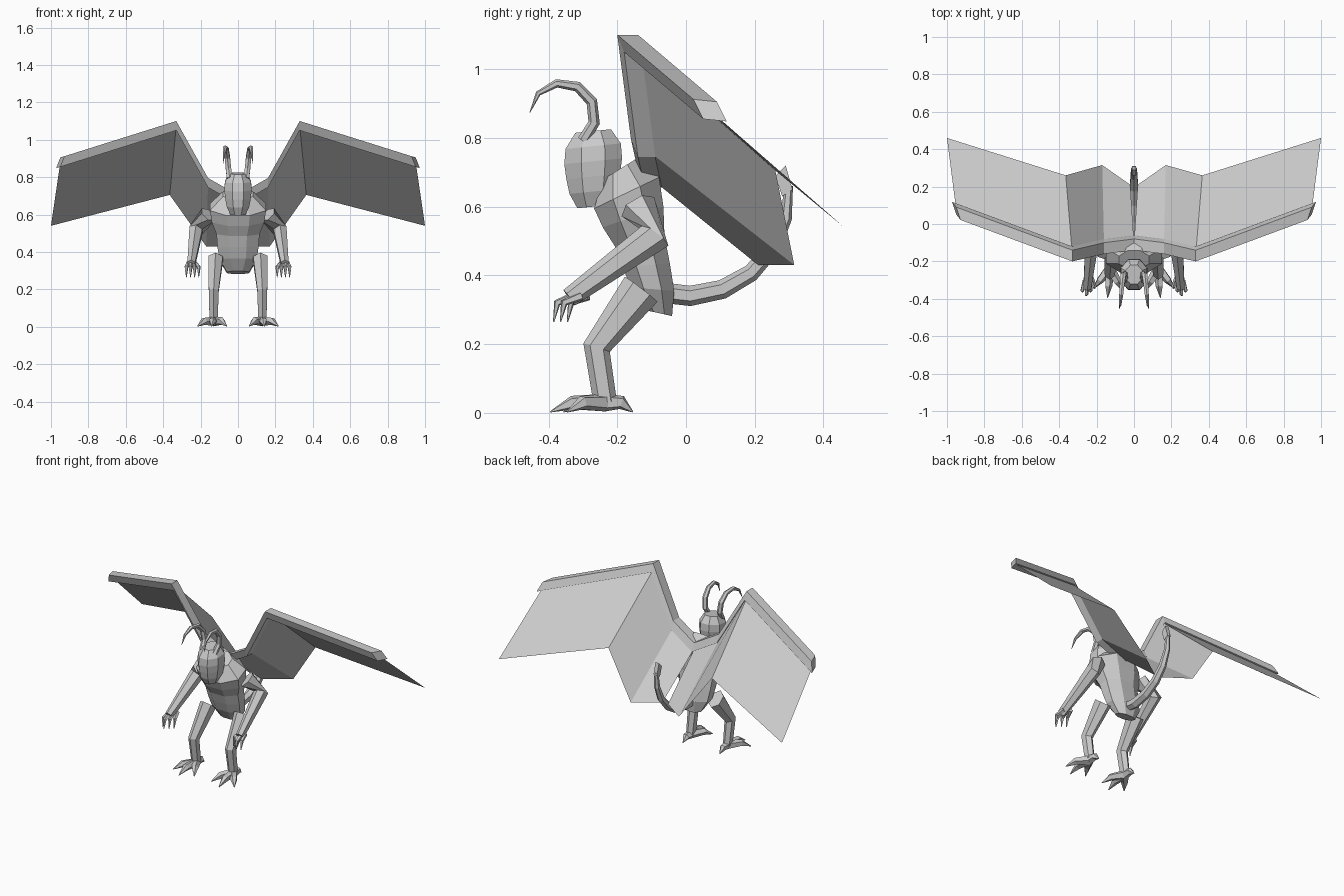
import bpy, bmesh, math
from mathutils import Vector

cube = bpy.data.objects.get("Cube")
if cube:
    bpy.data.objects.remove(cube)

stone = bpy.data.materials.new("stone_grey")
stone.use_nodes = True
grey = (0.6, 0.6, 0.6, 1)
stone.diffuse_color = grey
stone.node_tree.nodes["Principled BSDF"].inputs["Base Color"].default_value = grey


def finish(name, bm, mirror):
    """Turn a bmesh into a flat shaded object, optionally mirrored in x."""
    mesh = bpy.data.meshes.new(name)
    bm.to_mesh(mesh)
    bm.free()
    mesh.materials.append(stone)
    obj = bpy.data.objects.new(name, mesh)
    bpy.context.collection.objects.link(obj)
    if mirror:
        obj.modifiers.new("mirror", "MIRROR").use_mirror_merge = False


def skin(bm, rows, closed):
    """Bridge neighbouring rows of points with quads."""
    rows = [[bm.verts.new(point) for point in row] for row in rows]
    for above, below in zip(rows, rows[1:]):
        for i in range(0 if closed else 1, len(above)):
            bm.faces.new((above[i - 1], above[i], below[i], below[i - 1]))
    return rows


def loft(name, rings, mirror=False):
    """Skin a list of equal-sized rings and cap both ends."""
    bm = bmesh.new()
    rows = skin(bm, rings, closed=True)
    bm.faces.new(rows[0])
    bm.faces.new(rows[-1])
    bmesh.ops.recalc_face_normals(bm, faces=bm.faces)
    finish(name, bm, mirror)


def tube(name, path, start, end, ease=2, sides=6, wide=1, mirror=True):
    """Limb along a path, its radius easing from start to end; wide scales x."""
    path = [Vector(point) for point in path]
    last = len(path) - 1
    rings = []
    for i, point in enumerate(path):
        along = (path[min(i + 1, last)] - path[max(i - 1, 0)]).normalized()
        side = (Vector((1, 0, 0)) - along * along.x).normalized()
        up = along.cross(side)
        radius = start + (end - start) * (i / last) ** ease
        ring = []
        for k in range(sides):
            angle = math.tau * (k + 0.5) / sides
            corner = point + radius * (side * math.cos(angle) * wide + up * math.sin(angle))
            corner.z = max(corner.z, 0)
            ring.append(corner)
        rings.append(ring)
    loft(name, rings, mirror)


def trunk(name, top, bottom, widths, depth, centre_y, tilt):
    """Eight-sided body with evenly spaced sections of the given half widths."""
    rings = []
    for i, width in enumerate(widths):
        z = top + (bottom - top) * i / (len(widths) - 1)
        reach = width / math.cos(math.pi / 8)
        ring = []
        for k in range(8):
            angle = math.tau * (k + 0.5) / 8
            y = reach * depth * math.sin(angle)
            ring.append((reach * math.cos(angle), centre_y(z) + y, z + y * tilt(z)))
        rings.append(ring)
    loft(name, rings)


def arc(centre_y, centre_z, radius, first, final, steps, x_first=0, x_final=0):
    """Points on an arc in the side plane, angles in degrees, drifting in x."""
    points = []
    for i in range(steps + 1):
        t = i / steps
        angle = math.radians(first + (final - first) * t)
        points.append((x_first + (x_final - x_first) * t,
                       centre_y + radius * math.cos(angle),
                       centre_z + radius * math.sin(angle)))
    return points


# Torso leans forward towards the shoulders; head hangs in front of it
trunk("torso", 0.71, 0.29, (0.08, 0.15, 0.14, 0.115, 0.11, 0.1, 0.06), depth=0.63,
      centre_y=lambda z: -0.27 * z, tilt=lambda z: 2 * (z - 0.4))
trunk("head", 0.82, 0.6, (0.045, 0.07, 0.073, 0.068, 0.06, 0.04), depth=1.15,
      centre_y=lambda z: -0.27, tilt=lambda z: 0.1)

# Curled horns
tube("horn", arc(-0.36, 0.865, 0.095, -50, 175, steps=6, x_first=0.045, x_final=0.08),
     start=0.017, end=0.001, ease=3)

# Arms
shoulder, elbow, wrist = (0.16, -0.14, 0.6), (0.225, -0.09, 0.515), (0.25, -0.34, 0.335)
tube("arm", (shoulder, elbow, wrist), start=0.055, end=0.028, wide=0.85)

# Hooked fingers, the innermost acting as a thumb
for i, name in enumerate(("thumb", "first_finger", "middle_finger", "last_finger")):
    x = 0.21 + 0.022 * i
    y = 0.02 * abs(i - 2) - 0.375
    root = ((x + wrist[0]) / 2, y + 0.05, 0.34)
    tube(name, (root, (x, y, 0.32), (x, y - 0.01, 0.265)),
         start=0.014, end=0.002, sides=5)

# Legs
hip, knee, ankle = (0.12, -0.13, 0.36), (0.13, -0.26, 0.19), (0.13, -0.235, 0.03)
tube("leg", (hip, knee, ankle), start=0.06, end=0.034, ease=0.4, wide=0.75)

# Clawed toes fan out from the ankle, with one pointing back
toes = {"inner_toe": (-30, 0.14), "middle_toe": (4, 0.16),
        "outer_toe": (38, 0.14), "heel_claw": (180, 0.08)}
for name, (turn, length) in toes.items():
    reach = Vector((math.sin(math.radians(turn)), -math.cos(math.radians(turn)), 0)) * length
    base = Vector(ankle)
    tip = base + reach
    tip.z = 0.003
    tube(name, (base, base + reach * 0.6, tip), start=0.027, end=0.002, sides=5)

# Tail sweeps back and up to a flat barb
tube("tail", arc(0, 0.64, 0.3, -106, 4, steps=6), start=0.03, end=0.012, mirror=False)
barb = ((0.26, 0.69), (0.29, 0.72), (0.31, 0.65), (0.28, 0.63))
loft("tail_barb", [[(x, y, z) for y, z in barb] for x in (-0.012, 0.012)])

# Wing bone: a slanted box section swept along the joints, cut obliquely at the tip
joints = [Vector(p) for p in ((0, -0.1, 0.68), (0.16, -0.12, 0.77),
                              (0.33, -0.16, 1.075), (0.95, 0.07, 0.88))]
outward = (joints[3] - joints[2]).normalized()
rings = []
for joint in joints:
    bevel = 0.025 if joint is joints[-1] else 0
    ring = []
    for back, up in ((-1, 1), (1, 1), (1, -1), (-1, -1)):
        offset = Vector((0, 0.03 * back - 0.01 * up, 0.025 * up))
        ring.append(joint + offset + outward * bevel * (back - up) / 2)
    rings.append(ring)
loft("wing_bone", rings, mirror=True)

# Wing membrane: three thin panels from the bone to the trailing edge
trailing = ((0.02, 0.21, 0.43), (0.17, 0.315, 0.43), (0.365, 0.26, 0.705), (1, 0.46, 0.54))
bm = bmesh.new()
skin(bm, (trailing, joints), closed=False)
finish("wing_membrane", bm, mirror=True)
